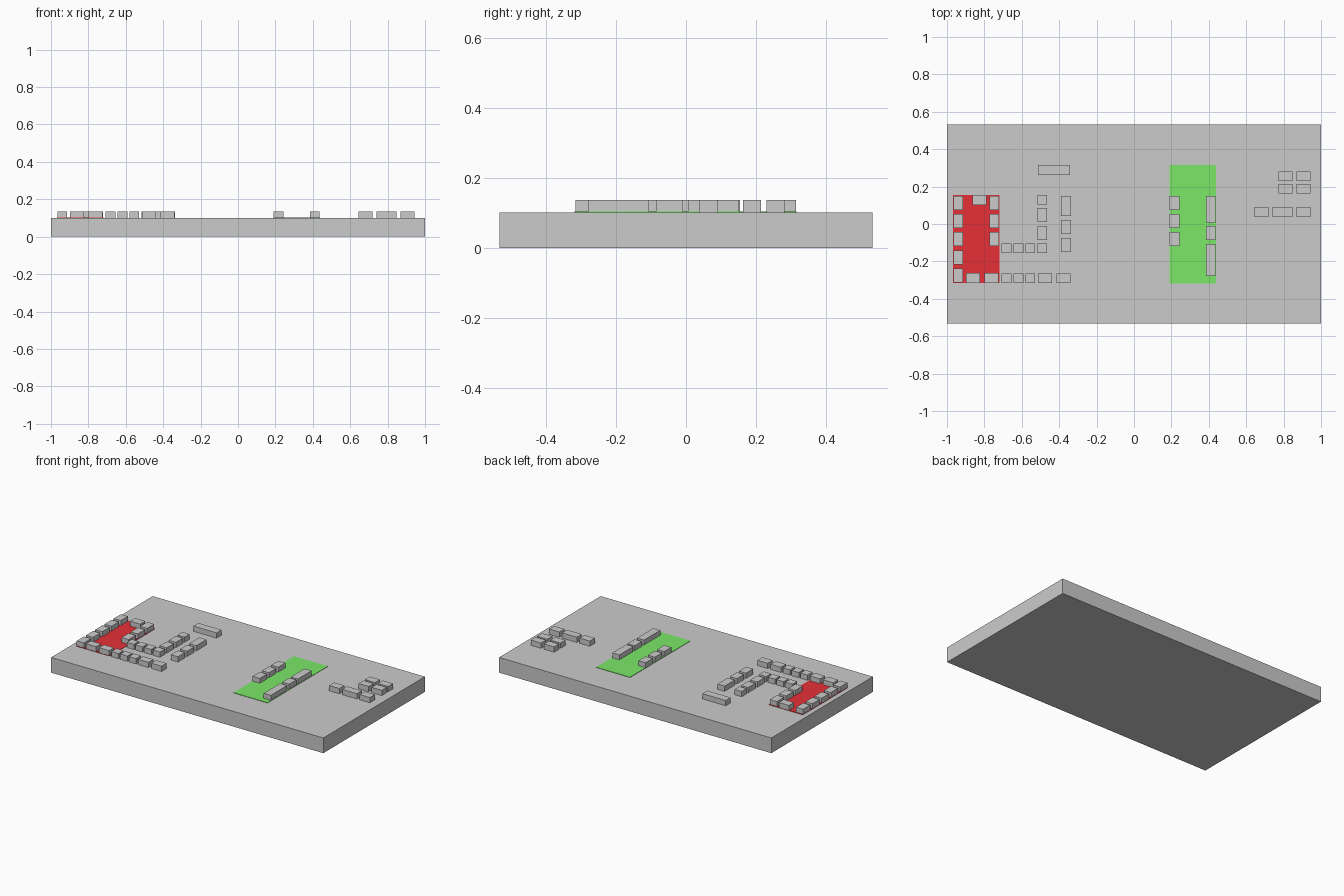
import bpy

if "Cube" in bpy.data.objects:
    bpy.data.objects.remove(bpy.data.objects["Cube"])


def box(name, x, y, z, color=None):
    """Box spanning the given (min, max) ranges."""
    size = [abs(b - a) for a, b in (x, y, z)]
    bpy.ops.mesh.primitive_cube_add(size=1, location=[(a + b) / 2 for a, b in (x, y, z)])
    ob = bpy.context.object
    ob.name = name
    for v in ob.data.vertices:
        v.co = [c * s for c, s in zip(v.co, size)]
    if color:
        mat = bpy.data.materials.new(name + "_colour")
        mat.diffuse_color = color
        mat.use_nodes = True
        mat.node_tree.nodes["Principled BSDF"].inputs["Base Color"].default_value = mat.diffuse_color
        ob.data.materials.append(mat)
    return ob


TOP, PLATE_TOP, BLOCK_TOP = 0.101, 0.1035, 0.136
W, L = 0.052, 0.075          # block width and standard length


def column(name, x, items):
    """Blocks along y: (centre, length) pairs at centre x."""
    for i, (c, n) in enumerate(items):
        box(f"{name}_{i + 1}", (x - W / 2, x + W / 2), (c - n / 2, c + n / 2), (TOP, BLOCK_TOP))


def row(name, y, items):
    """Blocks along x: (centre, length) pairs at centre y."""
    for i, (c, n) in enumerate(items):
        box(f"{name}_{i + 1}", (c - n / 2, c + n / 2), (y - W / 2, y + W / 2), (TOP, BLOCK_TOP))


# Ground slab and coloured areas
box("base_slab", (-1, 1), (-0.533, 0.533), (0, TOP))
box("red_area", (-0.967, -0.72), (-0.316, 0.155), (TOP, PLATE_TOP), (0.8, 0.03, 0.04, 1))
box("green_area", (0.19, 0.439), (-0.318, 0.316), (TOP, PLATE_TOP), (0.2, 0.8, 0.14, 1))

# Blocks around the red area
PITCH = 0.097
column("red_left_block", -0.94, [(0.113 - PITCH * i, L) for i in range(5)])
column("red_right_block", -0.747, [(0.113 - PITCH * i, L) for i in range(3)])
row("red_back_block", 0.128, [(-0.827, L)])
row("red_front_block", -0.289, [(-0.86, L), (-0.763, L)])

# Two rows of small square blocks leading away from the red area
squares = [(-0.682 + 0.064 * i, W) for i in range(4)]
row("inner_row_block", -0.13, squares)
row("outer_row_block", -0.29, squares[:3] + [(-0.475, L), (-0.378, L)])

# Two columns turning towards the back, and the long end block
column("inner_column_block", -0.491, [(0.129, W), (0.049, L), (-0.047, L)])
column("outer_column_block", -0.363, [(0.097, 0.107), (-0.016, L), (-0.112, L)])
row("long_end_block", 0.289, [(-0.427, 0.171)])

# Blocks on the green area
column("green_left_block", 0.217, [(0.113 - PITCH * i, L) for i in range(3)])
column("green_right_block", 0.41, [(0.078, 0.145), (-0.048, L), (-0.193, 0.171)])

# Cluster on the right
row("right_front_block", 0.064, [(0.681, L), (0.793, 0.107), (0.905, L)])
for i, y in enumerate((0.189, 0.256)):
    row(f"right_back_block_{i + 1}", y, [(0.809, L), (0.905, L)])
